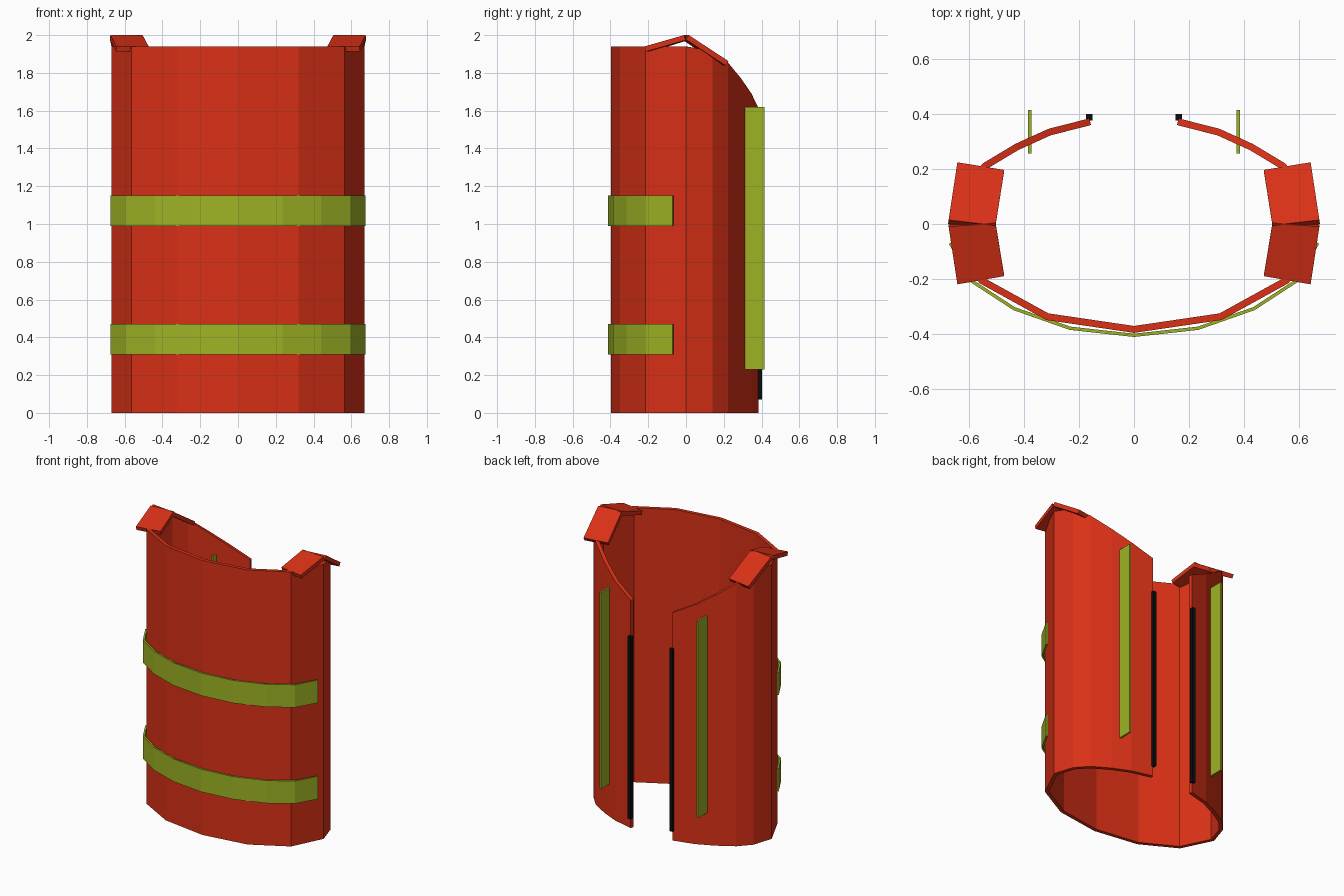
import bpy
import bmesh

if "Cube" in bpy.data.objects:
    bpy.data.objects.remove(bpy.data.objects["Cube"])


def material(name, rgb):
    m = bpy.data.materials.new(name)
    m.diffuse_color = (*rgb, 1)
    m.use_nodes = True
    m.node_tree.nodes["Principled BSDF"].inputs["Base Color"].default_value = m.diffuse_color
    return m


RED = material("vest_red", (0.70, 0.03, 0.008))
GREEN = material("reflective_green", (0.34, 0.45, 0.018))
BLACK = material("zip_black", (0.004, 0.004, 0.005))


def make_object(name, verts, faces, mat, thickness=0, mirror=False):
    mesh = bpy.data.meshes.new(name)
    mesh.from_pydata(verts, [], faces)
    mesh.materials.append(mat)
    ob = bpy.data.objects.new(name, mesh)
    bpy.context.collection.objects.link(ob)
    if thickness:
        mod = ob.modifiers.new("thickness", 'SOLIDIFY')
        mod.thickness = thickness
        mod.offset = -1
        mod.use_even_offset = True
    if mirror:
        mod = ob.modifiers.new("mirror", 'MIRROR')
        mod.use_mirror_merge = False
    return ob


def wall(name, half, z0, mat, thickness):
    """Upright strip along a path of (x, y, top z), mirrored from the centre point outwards."""
    path = [(-x, y, z) for x, y, z in reversed(half[1:])] + half
    n = len(path)
    verts = [(x, y, z0) for x, y, z in path] + path
    faces = [(i, i + 1, n + i + 1, n + i) for i in range(n - 1)]
    return make_object(name, verts, faces, mat, thickness)


def box(name, lo, hi, mat):
    """Box between two corners, repeated on the other side."""
    bm = bmesh.new()
    bmesh.ops.create_cube(bm, size=1)
    for v in bm.verts:
        v.co = [(a + b) / 2 + c * (b - a) for a, b, c in zip(lo, hi, v.co)]
    ob = make_object(name, [], [], mat, mirror=True)
    bm.to_mesh(ob.data)
    bm.free()
    return ob


# Vest shell, open at the back, top edge dropping towards the opening
shell = [(0, -0.397, 1.94), (0.32, -0.35, 1.94), (0.565, -0.215, 1.94),
         (0.67, 0, 1.94), (0.625, 0.14, 1.915), (0.55, 0.222, 1.855),
         (0.433, 0.292, 1.77), (0.312, 0.347, 1.69), (0.163, 0.385, 1.61)]
wall("vest_shell", shell, 0, RED, 0.025)

# Reflective bands around the front
band = [(0, -0.412), (0.235, -0.386), (0.44, -0.314), (0.595, -0.213), (0.675, -0.072)]
for label, z in (("lower", 0.31), ("upper", 0.99)):
    wall(label + "_band", [(x, y, z + 0.16) for x, y in band], z, GREEN, 0.012)

# Shoulder flaps, a front and a back slab meeting at a ridge
make_object("front_shoulder_flap",
            [(0.473, -0.19, 1.94), (0.644, -0.22, 1.94), (0.676, -0.01, 2.0), (0.505, 0.003, 2.0)],
            [(0, 1, 2, 3)], RED, 0.028, True)
make_object("back_shoulder_flap",
            [(0.505, -0.005, 2.0), (0.676, 0.015, 2.0), (0.644, 0.225, 1.862), (0.473, 0.197, 1.862)],
            [(0, 1, 2, 3)], RED, 0.028, True)

# Upright reflective strips through the back panels
box("back_strip", (0.374, 0.257, 0.23), (0.386, 0.415, 1.62), GREEN)

# Zip edges along the back opening
box("zip_edge", (0.151, 0.378, 0.07), (0.175, 0.402, 1.36), BLACK)
